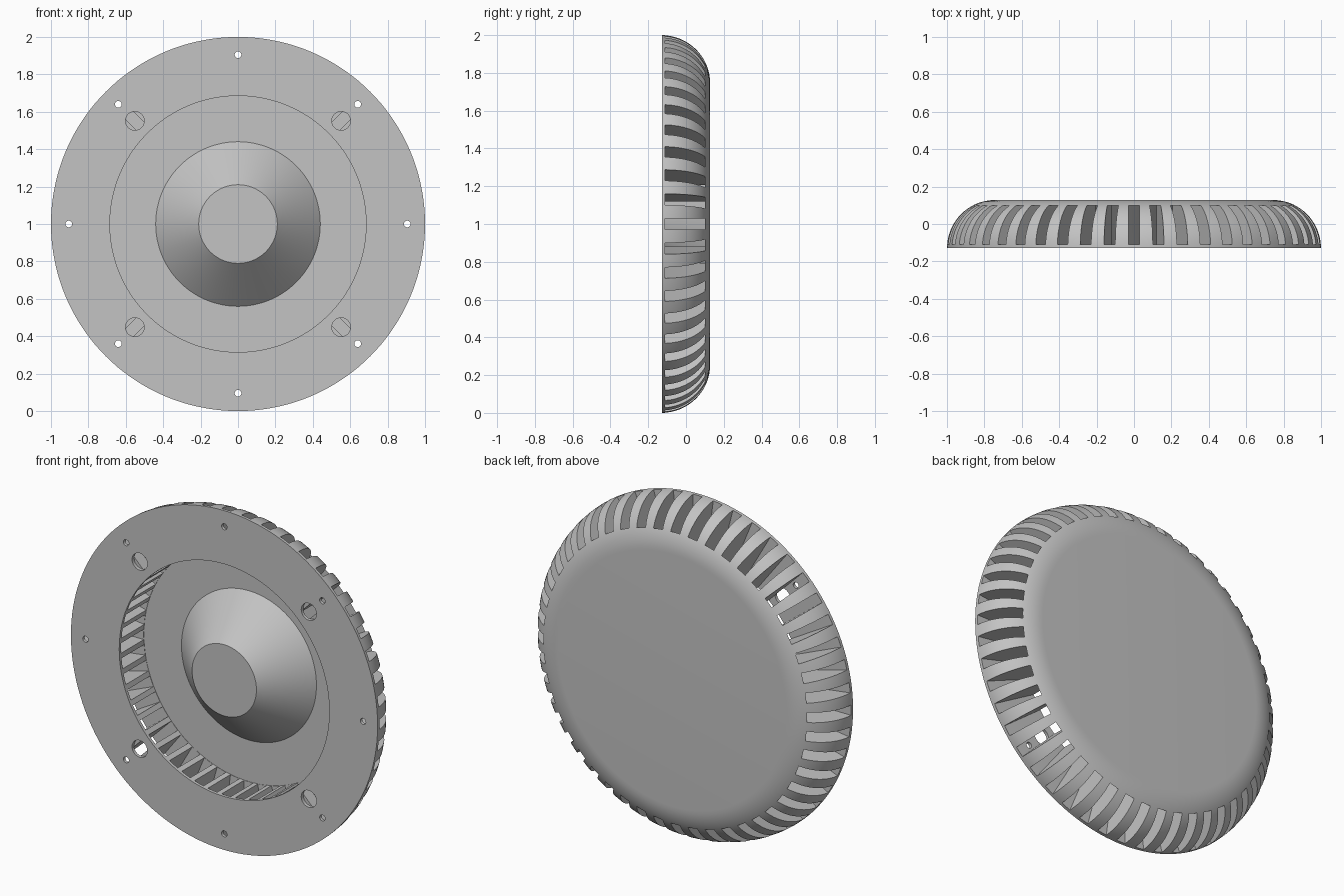
import bpy, bmesh, math
from mathutils import Matrix, Vector

cube = bpy.data.objects.get("Cube")
if cube:
    bpy.data.objects.remove(cube, do_unlink=True)

CENTRE = Matrix.Translation((0, 0, 1))
FRONT, BACK = -0.128, 0.128
SLOT_FRONT, SLOT_BACK = -0.11, 0.10
OPENING, ROUND = 0.685, BACK - FRONT
SLOTS = 48

grey = bpy.data.materials.new("plain_grey")
grey.use_nodes = True
grey.diffuse_color = (0.55, 0.55, 0.55, 1)
grey.node_tree.nodes["Principled BSDF"].inputs["Base Color"].default_value = (0.55, 0.55, 0.55, 1)


def make_object(name, bm):
    bmesh.ops.recalc_face_normals(bm, faces=bm.faces[:])
    mesh = bpy.data.meshes.new(name)
    bm.to_mesh(mesh)
    bm.free()
    mesh.materials.append(grey)
    obj = bpy.data.objects.new(name, mesh)
    bpy.context.scene.collection.objects.link(obj)
    return obj


def lathe(name, profile, steps=144):
    """Turn a (radius, y) profile around the y axis."""
    bm = bmesh.new()
    verts = [bm.verts.new((r, y, 0)) for r, y in profile]
    edges = [bm.edges.new(pair) for pair in zip(verts, verts[1:])]
    bmesh.ops.spin(bm, geom=verts + edges, cent=(0, 0, 0), axis=(0, 1, 0),
                   angle=math.tau, steps=steps)
    bmesh.ops.remove_doubles(bm, verts=bm.verts[:], dist=0.0001)
    bmesh.ops.transform(bm, matrix=CENTRE, verts=bm.verts[:])
    return make_object(name, bm)


def spoke(angle):
    return CENTRE @ Matrix.Rotation(angle, 4, 'Y')


def select_only(obj):
    bpy.ops.object.select_all(action='DESELECT')
    obj.select_set(True)
    bpy.context.view_layer.objects.active = obj


def cut(obj, cutter):
    cutter.hide_render = True
    mod = obj.modifiers.new("cut", 'BOOLEAN')
    mod.operation, mod.solver, mod.object = 'DIFFERENCE', 'EXACT', cutter
    select_only(obj)
    bpy.ops.object.modifier_apply(modifier=mod.name)
    bpy.data.objects.remove(cutter, do_unlink=True)


# Hollow housing with a rounded rim, flat back and open front
arc = [(1 - ROUND + ROUND * math.cos(a), FRONT + ROUND * math.sin(a))
       for a in (math.pi / 2 * i / 18 for i in range(19))]
cavity = SLOT_BACK + 0.002
housing = lathe("vented_housing",
                [(0, cavity), (OPENING, cavity), (OPENING, FRONT)] + arc + [(0, BACK)])

# Parallel-sided vent slots all around the rim
bm = bmesh.new()
size = Matrix.Diagonal((0.5, SLOT_BACK - SLOT_FRONT, 0.06, 1))
place = Matrix.Translation((0.9, (SLOT_BACK + SLOT_FRONT) / 2, 0))
for i in range(SLOTS):
    bmesh.ops.create_cube(bm, size=1, matrix=spoke(math.tau * i / SLOTS) @ place @ size)
cut(housing, make_object("slot_cutter", bm))

# Screw holes and larger mounting holes through the front plate
bm = bmesh.new()
holes = [(0.905, 0.018, math.tau * i / 8) for i in range(8)]
holes += [(0.78, 0.05, math.tau * (i + 0.5) / 4) for i in range(4)]
for distance, radius, angle in holes:
    matrix = (spoke(angle) @ Matrix.Translation((distance, FRONT - 0.03, 0))
              @ Matrix.Rotation(math.pi / 2, 4, 'X'))
    bmesh.ops.create_cone(bm, cap_ends=True, segments=24, radius1=radius,
                          radius2=radius, depth=0.1, matrix=matrix)
cut(housing, make_object("hole_cutter", bm))

# Central cone standing on the back wall
cone = lathe("centre_cone", [(0, FRONT), (0.21, FRONT), (0.44, cavity),
                             (0.44, cavity + 0.01), (0, cavity + 0.01)])

for obj in (housing, cone):
    select_only(obj)
    bpy.ops.object.shade_smooth_by_angle(angle=math.radians(30))
